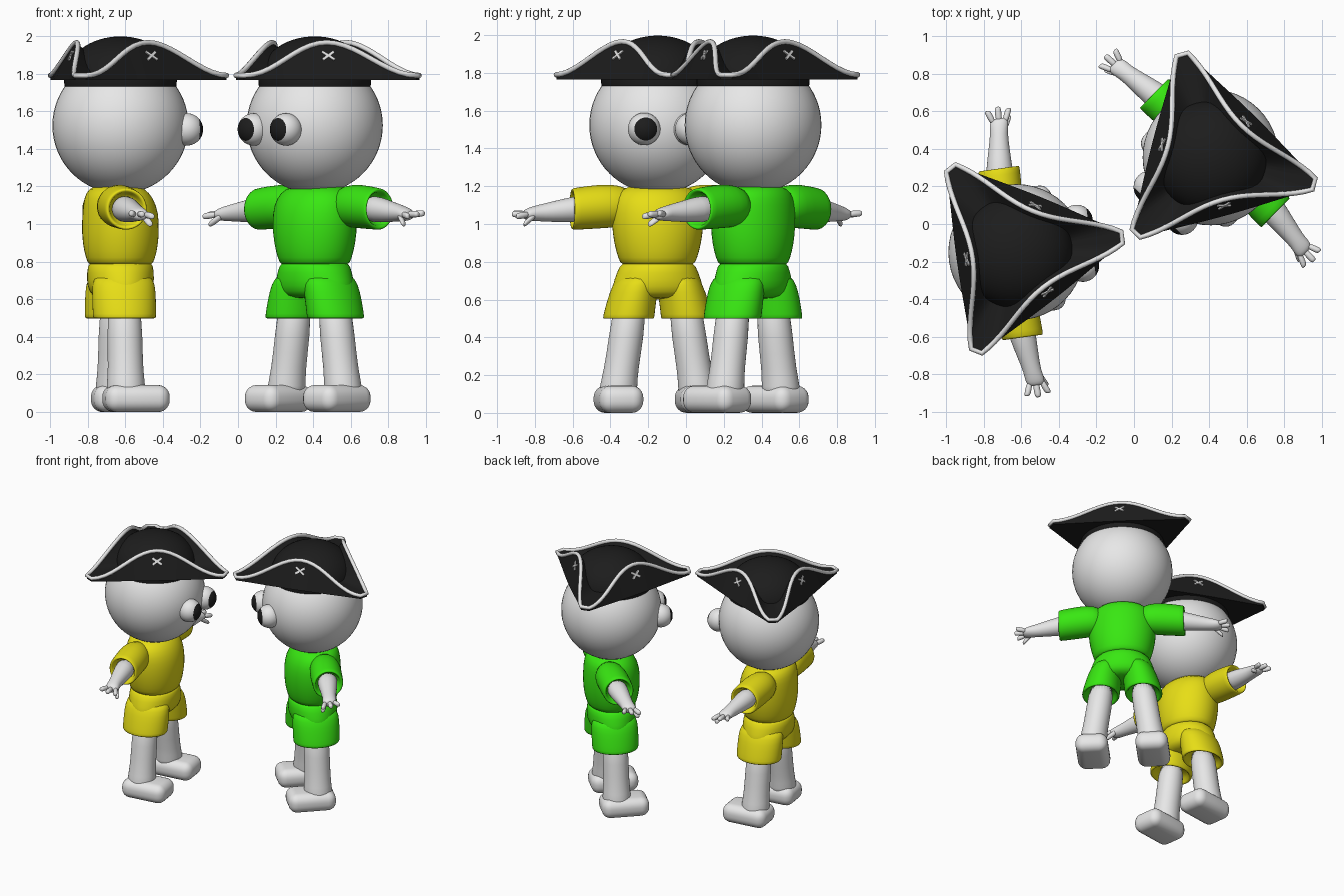
import bpy, bmesh, math
from mathutils import Matrix, Vector

cube = bpy.data.objects.get("Cube")
if cube:
    bpy.data.objects.remove(cube, do_unlink=True)


def material(name, rgb):
    m = bpy.data.materials.new(name)
    m.use_nodes = True
    m.diffuse_color = (*rgb, 1)
    m.node_tree.nodes["Principled BSDF"].inputs["Base Color"].default_value = (*rgb, 1)
    return m


WHITE = material("pale grey", (0.8, 0.8, 0.8))
BLACK = material("black", (0.012, 0.012, 0.012))
YELLOW = material("yellow cloth", (0.8, 0.73, 0.008))
GREEN = material("green cloth", (0.04, 0.8, 0.006))


def add(name, bm, mats, place, sharp=None, subsurf=0):
    """Turn a bmesh into a smooth object standing in its figure's place."""
    bmesh.ops.recalc_face_normals(bm, faces=bm.faces)
    for f in bm.faces:
        f.smooth = True
    mesh = bpy.data.meshes.new(name)
    bm.to_mesh(mesh)
    bm.free()
    for m in mats:
        mesh.materials.append(m)
    if sharp:
        mesh.set_sharp_from_angle(angle=math.radians(sharp))
    ob = bpy.data.objects.new(name, mesh)
    ob.matrix_world = place
    bpy.context.collection.objects.link(ob)
    if subsurf:
        ob.modifiers.new("smooth", 'SUBSURF').levels = subsurf
        ob.modifiers["smooth"].render_levels = subsurf
    return ob


def bridge(bm, loops):
    for a, b in zip(loops, loops[1:]):
        n = len(a)
        for i in range(n):
            j = (i + 1) % n
            bm.faces.new((a[i], a[j], b[j], b[i]))


def loft(name, rings, mat, place, axis='Z', side=1, seg=24):
    """Ellipse rings (position, centre u, centre v, radius u, radius v) along an axis."""
    bm = bmesh.new()
    loops = []
    for t, u, v, ru, rv in rings:
        loop = []
        for i in range(seg):
            a = math.tau * i / seg
            p, q = u + ru * math.cos(a), v + rv * math.sin(a)
            co = (p, q, t) if axis == 'Z' else (t, p, q)
            loop.append(bm.verts.new((co[0] * side, co[1], co[2])))
        loops.append(loop)
    bridge(bm, loops)
    bm.faces.new(loops[0])
    bm.faces.new(loops[-1])
    return add(name, bm, [mat], place, subsurf=1)


def ball(name, centre, r, mats, place, squash=1.0, pupil=None):
    bm = bmesh.new()
    bmesh.ops.create_uvsphere(bm, u_segments=48, v_segments=32, radius=r)
    if pupil:
        for f in bm.faces:
            f.material_index = int(f.calc_center_median().z > r * pupil)
        bmesh.ops.rotate(bm, verts=bm.verts, matrix=Matrix.Rotation(math.pi / 2, 3, 'X'))
    bmesh.ops.scale(bm, verts=bm.verts, vec=(1, 1, squash))
    bmesh.ops.translate(bm, verts=bm.verts, vec=centre)
    return add(name, bm, mats, place)


def hat(tag, place):
    base, under, rim, floor = [], [], [], []
    steps = 20
    for k in range(3):
        ang = math.radians(-30 + 120 * k)
        n = Vector((math.cos(ang), math.sin(ang), 0))
        t = Vector((-n.y, n.x, 0))
        for i in range(steps + 1):
            s = 2 * i / steps - 1
            lift = math.cos(s * math.pi / 2) ** 2
            w = t * (0.475 * s)
            base.append(n * (0.31 + 0.01 * lift) + w + Vector((0, 0, 1.765)))
            rim.append(n * (0.31 - 0.075 * lift) + w + Vector((0, 0, 1.79 + 0.175 * lift)))
        # crossed bars on the upturned side
        up = Vector((0, 0, 0.2)) - n * 0.085
        up.normalize()
        out = t.cross(up)
        frame = Matrix((t, up, out)).transposed().to_4x4()
        frame.translation = n * 0.268 + Vector((0, 0, 1.895))
        bm = bmesh.new()
        for turn in (-35, 35):
            spin = Matrix.Rotation(math.radians(turn), 4, 'Z')
            bmesh.ops.create_cube(bm, size=1, matrix=frame @ spin @ Matrix.Diagonal((0.08, 0.014, 0.009, 1)))
        add(f"{tag}_hat_cross_{k}", bm, [WHITE], place, sharp=30)
    # folded brim
    bm = bmesh.new()
    under = [Vector((p.x * 0.4, p.y * 0.4, 1.765)) for p in base]
    floor = [Vector((p.x * 0.3, p.y * 0.3, 1.795)) for p in rim]
    loops = [[bm.verts.new(p) for p in ring] for ring in (under, base, rim, floor)]
    bridge(bm, loops)
    add(f"{tag}_hat_brim", bm, [BLACK], place, sharp=40)
    # crown
    ball(f"{tag}_hat_crown", (0, 0, 1.765), 0.3, [BLACK], place, squash=0.775)
    # piping along the rim
    cu = bpy.data.curves.new(f"{tag}_hat_trim", 'CURVE')
    cu.dimensions = '3D'
    cu.bevel_depth = 0.014
    cu.bevel_resolution = 3
    sp = cu.splines.new('POLY')
    sp.points.add(len(rim) - 1)
    for pt, p in zip(sp.points, rim):
        pt.co = (*p, 1)
    sp.use_cyclic_u = True
    cu.materials.append(WHITE)
    ob = bpy.data.objects.new(f"{tag}_hat_trim", cu)
    ob.matrix_world = place
    bpy.context.collection.objects.link(ob)


def figure(tag, cloth, x, y, turn):
    place = Matrix.Translation((x, y, 0)) @ Matrix.Rotation(math.radians(turn), 4, 'Z')
    hat(tag, place)
    ball(f"{tag}_head", (0, 0, 1.524), 0.362, [WHITE], place)
    # shirt and shorts
    loft(f"{tag}_shirt", [(0.78, 0, 0, 0.18, 0.16), (0.79, 0, 0, 0.2, 0.175), (0.85, 0, 0, 0.222, 0.195),
                          (0.95, 0, 0, 0.243, 0.208), (1.06, 0, 0, 0.247, 0.204),
                          (1.14, 0, 0.01, 0.235, 0.185), (1.19, 0, 0.02, 0.19, 0.15),
                          (1.21, 0, 0.02, 0.1, 0.09)], cloth, place)
    loft(f"{tag}_shorts", [(0.8, 0, 0, 0.18, 0.16), (0.785, 0, 0, 0.202, 0.175), (0.7, 0, 0, 0.235, 0.182),
                           (0.64, 0, 0, 0.25, 0.168), (0.6, 0, 0, 0.22, 0.13)], cloth, place)
    for label, s in (("left", 1), ("right", -1)):
        name = f"{tag}_{label}_"
        ball(name + "eye", (0.12 * s, -0.34, 1.503), 0.086, [WHITE, BLACK], place, pupil=0.73)
        loft(name + "shorts_leg", [(0.74, 0.1, 0, 0.1, 0.15), (0.68, 0.118, 0, 0.122, 0.17),
                                   (0.6, 0.138, 0, 0.13, 0.172), (0.51, 0.155, 0, 0.137, 0.17),
                                   (0.497, 0.156, 0, 0.136, 0.168), (0.497, 0.156, 0, 0.115, 0.145),
                                   (0.56, 0.15, 0, 0.1, 0.13)], cloth, place, side=s)
        loft(name + "leg", [(0.6, 0.145, 0, 0.09, 0.09), (0.4, 0.168, 0, 0.092, 0.094),
                            (0.22, 0.197, 0, 0.092, 0.094), (0.14, 0.21, 0, 0.1, 0.104),
                            (0.06, 0.215, 0, 0.105, 0.105)], WHITE, place, side=s)
        # rounded foot
        bm = bmesh.new()
        box = Matrix.Translation((0.217 * s, -0.053, 0.072)) @ Matrix.Diagonal((0.234, 0.346, 0.144, 1))
        bmesh.ops.create_cube(bm, size=1, matrix=box)
        bmesh.ops.bevel(bm, geom=bm.edges[:], offset=0.062, segments=6, profile=0.5, affect='EDGES')
        add(name + "foot", bm, [WHITE], place)
        # sleeve, arm and hand
        loft(name + "sleeve", [(0.12, 0.05, 1.09, 0.08, 0.085), (0.2, 0.05, 1.095, 0.112, 0.113),
                               (0.3, 0.042, 1.094, 0.117, 0.118), (0.44, 0.032, 1.08, 0.113, 0.112),
                               (0.455, 0.03, 1.079, 0.11, 0.11), (0.455, 0.03, 1.079, 0.088, 0.088),
                               (0.38, 0.035, 1.085, 0.08, 0.08)], cloth, place, 'X', s)
        loft(name + "arm", [(0.36, 0.038, 1.083, 0.078, 0.075), (0.46, 0.028, 1.076, 0.07, 0.068),
                            (0.57, 0.014, 1.064, 0.055, 0.053), (0.64, 0.004, 1.058, 0.047, 0.043),
                            (0.68, -0.002, 1.053, 0.052, 0.037), (0.71, -0.006, 1.05, 0.046, 0.028),
                            (0.718, -0.007, 1.05, 0.025, 0.015)], WHITE, place, 'X', s)
        # three fanned fingers and a lower thumb: start x, start y, end x, end y, drop
        fan = ((0.69, 0.025, 0.765, 0.05, -0.005), (0.69, -0.005, 0.78, -0.008, 0.0),
               (0.69, -0.035, 0.765, -0.065, 0.012), (0.65, -0.025, 0.725, -0.06, 0.055))
        for i, (x0, y0, x1, y1, drop) in enumerate(fan):
            rings = []
            for u, r in ((0, 0.016), (0.5, 0.018), (0.85, 0.018), (0.97, 0.014), (1, 0.006)):
                rings.append((x0 + (x1 - x0) * u, y0 + (y1 - y0) * u, 1.052 - drop * u, r, r))
            loft(f"{name}finger_{i}", rings, WHITE, place, 'X', s, seg=12)


figure("yellow_figure", YELLOW, -0.625, -0.15, 98)
figure("green_figure", GREEN, 0.408, 0.355, 315.5)
